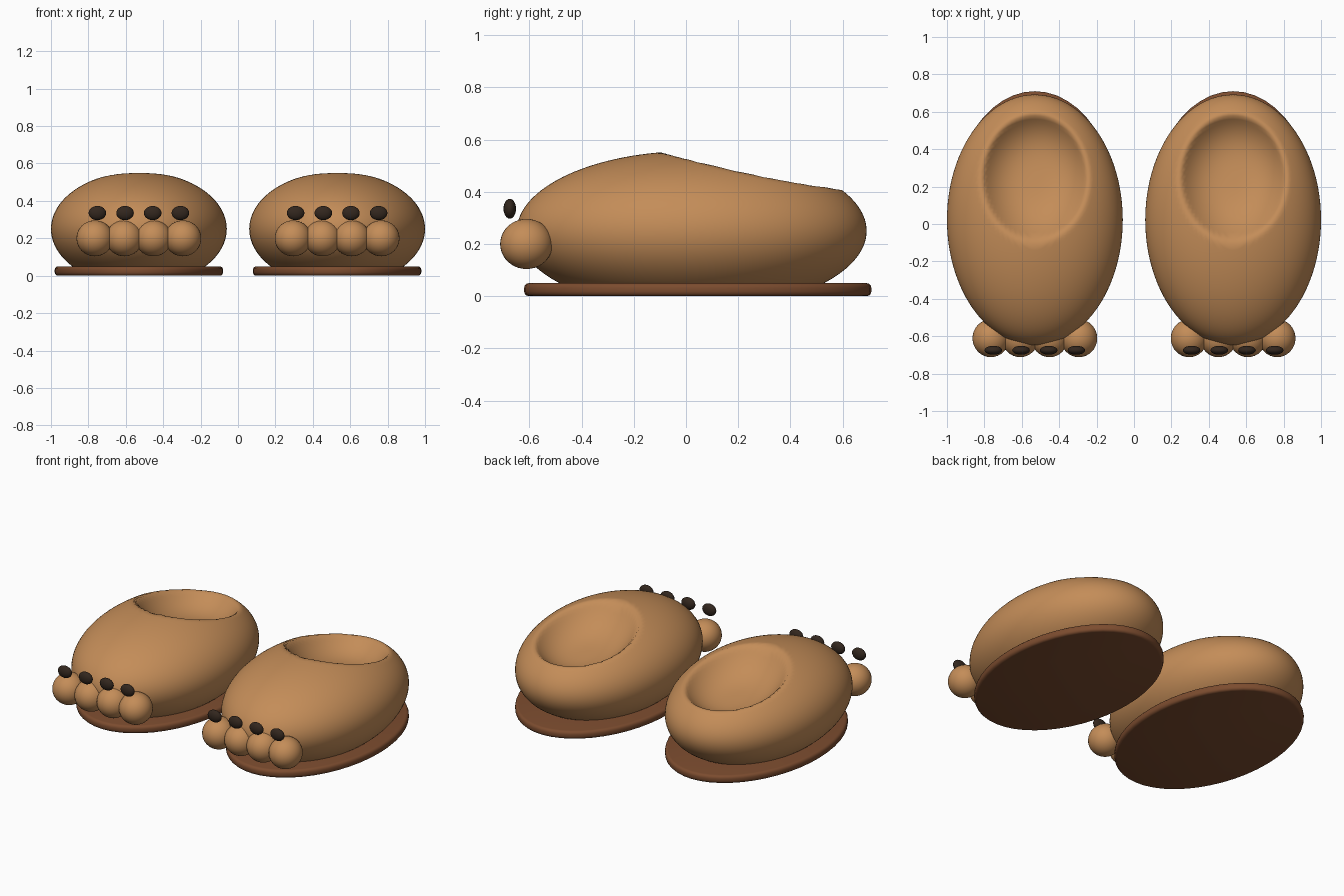
import bpy, bmesh, math
from mathutils import Matrix

if "Cube" in bpy.data.objects:
    bpy.data.objects.remove(bpy.data.objects["Cube"])


def material(name, rgb):
    m = bpy.data.materials.new(name)
    m.diffuse_color = (*rgb, 1.0)
    m.use_nodes = True
    m.node_tree.nodes["Principled BSDF"].inputs["Base Color"].default_value = m.diffuse_color
    return m


FUR = material("tan fur", (0.55, 0.265, 0.098))
SOLE = material("brown sole", (0.20, 0.072, 0.028))
CLAW = material("dark claw", (0.033, 0.02, 0.013))


def finish(name, bm, mat, angle=180):
    mesh = bpy.data.meshes.new(name)
    bm.to_mesh(mesh)
    bm.free()
    mesh.materials.append(mat)
    ob = bpy.data.objects.new(name, mesh)
    bpy.context.collection.objects.link(ob)
    bpy.ops.object.select_all(action='DESELECT')
    ob.select_set(True)
    bpy.context.view_layer.objects.active = ob
    bpy.ops.object.shade_smooth_by_angle(angle=math.radians(angle))
    return ob


def ellipsoid(loc, radii, u, v):
    bm = bmesh.new()
    bmesh.ops.create_uvsphere(bm, u_segments=u, v_segments=v, radius=1,
                              matrix=Matrix.Translation(loc) @ Matrix.Diagonal((*radii, 1)))
    return bm


def soft_min(a, b, k):
    h = max(k - abs(a - b), 0) / k
    return min(a, b) - h * h * k / 4


def slipper(side, cx):
    # Body: ellipsoid with a flat underside and a foot opening pressed into the top
    bm = ellipsoid((cx, 0.022, 0.25), (0.47, 0.67, 0.306), 96, 64)
    for vert in bm.verts:
        x, y, z = vert.co
        if z > 0.25:
            d = math.hypot((x - cx) / 0.285, (y - 0.25) / 0.33)
            bowl = 0.475 - 0.2 * (y - 0.25) - 0.13 * (1 - d ** 3)
            z = soft_min(z, bowl, 0.02)
        vert.co.z = max(z, 0.04)
    finish(side + "_slipper_body", bm, FUR, 60)

    # Sole: thin oval slab with a rounded rim
    bm = bmesh.new()
    bmesh.ops.create_cone(bm, cap_ends=True, segments=48, radius1=1, radius2=1, depth=0.05,
                          matrix=Matrix.Translation((cx, 0.045, 0.025)) @ Matrix.Diagonal((0.45, 0.665, 1, 1)))
    rim = [e for e in bm.edges if abs(e.verts[0].co.z - e.verts[1].co.z) < 0.001]
    bmesh.ops.bevel(bm, geom=rim, offset=0.018, segments=3, profile=0.5, affect='EDGES')
    finish(side + "_sole", bm, SOLE, 40)

    # Toes with a small claw above each
    for i in range(4):
        k = i - 1.5
        finish(f"{side}_toe_{i + 1}",
               ellipsoid((cx + k * 0.157, -0.611, 0.2), (0.098, 0.101, 0.096), 32, 20), FUR)
        finish(f"{side}_claw_{i + 1}",
               ellipsoid((cx + k * 0.148, -0.675, 0.335), (0.047, 0.024, 0.038), 20, 12), CLAW)


for side, cx in (("left", -0.53), ("right", 0.53)):
    slipper(side, cx)
